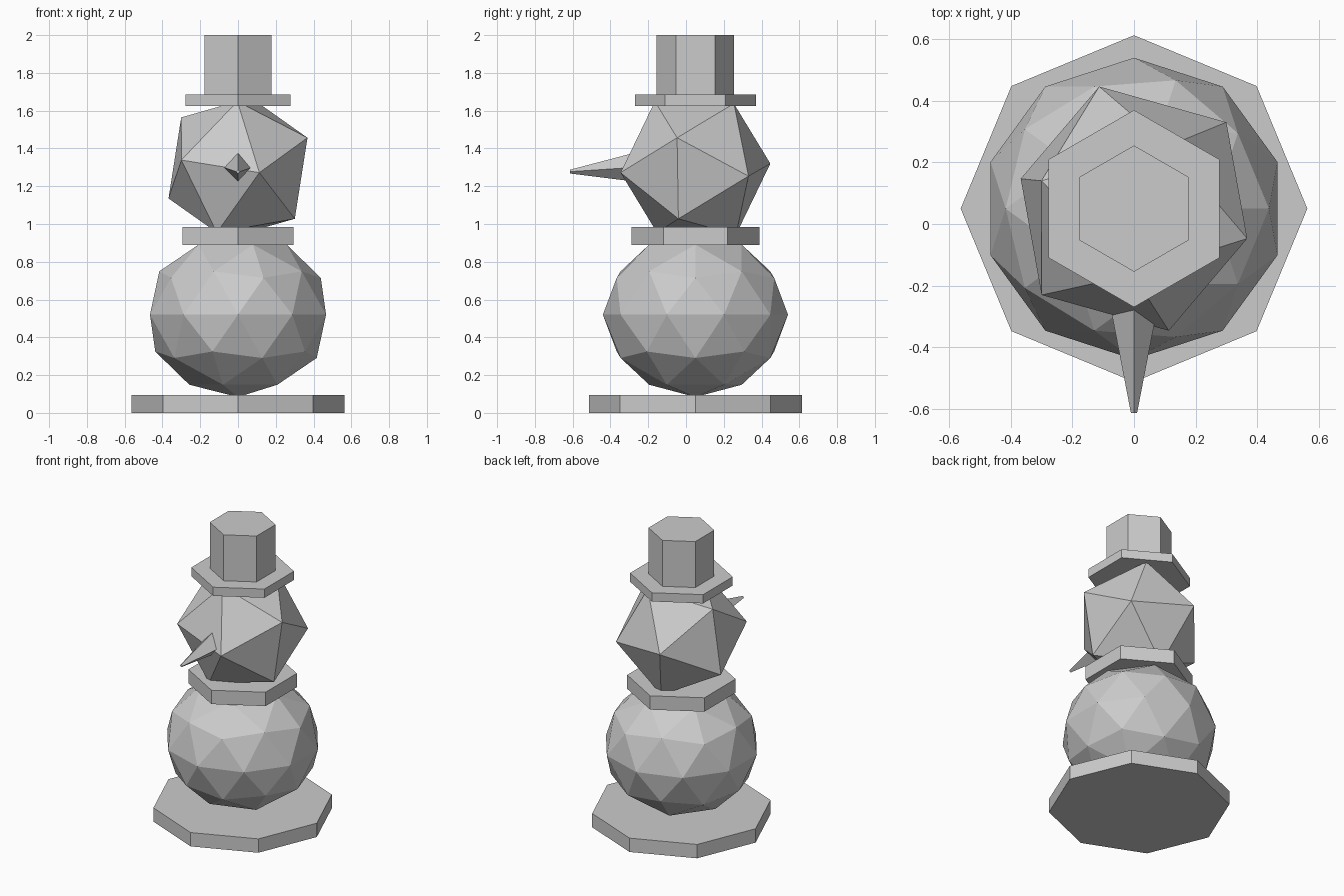
import bpy
from math import radians
from mathutils import Vector, Matrix

cube = bpy.data.objects.get("Cube")
if cube:
    bpy.data.objects.remove(cube, do_unlink=True)

grey = bpy.data.materials.new("light_grey")
grey.use_nodes = True
colour = (0.6, 0.6, 0.6, 1.0)
grey.diffuse_color = colour
grey.node_tree.nodes["Principled BSDF"].inputs["Base Color"].default_value = colour

AXIS_Y = 0.05  # the stack sits slightly back to balance the nose


def finish(name):
    obj = bpy.context.object
    obj.name = name
    obj.data.name = name
    obj.data.materials.append(grey)
    return obj


def prism(name, sides, radius, bottom, top):
    bpy.ops.mesh.primitive_cylinder_add(
        vertices=sides, radius=radius, depth=top - bottom,
        location=(0, AXIS_Y, (bottom + top) / 2))
    return finish(name)


def ball(name, subdivisions, radius, height):
    bpy.ops.mesh.primitive_ico_sphere_add(
        subdivisions=subdivisions, radius=radius, location=(0, AXIS_Y, height))
    return finish(name)


# Stand, collar and hat
prism("base", 8, 0.563, 0, 0.095)
prism("collar", 6, 0.338, 0.89, 0.985)
prism("hat_brim", 6, 0.32, 1.625, 1.685)
prism("hat_crown", 6, 0.205, 1.685, 2.0)

# Slightly squashed body
body = ball("body", 2, 0.49, 0.52)
body.scale.z = 0.89

# Head, tilted so one corner faces forward and its neighbour points left
head = ball("head", 1, 0.413, 1.296)
front = Vector((0.113, -0.396, -0.024)).normalized()
side = Vector((0.367, -0.098, 0.16))
side = (side - front * side.dot(front)).normalized()
head.data.transform(Matrix((side, front.cross(side), front)).transposed().to_4x4())

# Four-sided nose, drooping a little towards the blunt tip
bpy.ops.mesh.primitive_cone_add(
    vertices=4, radius1=0.09, radius2=0.01, depth=0.415,
    location=(0, -0.407, 1.291), rotation=(radians(93.8), 0, 0))
finish("nose")
